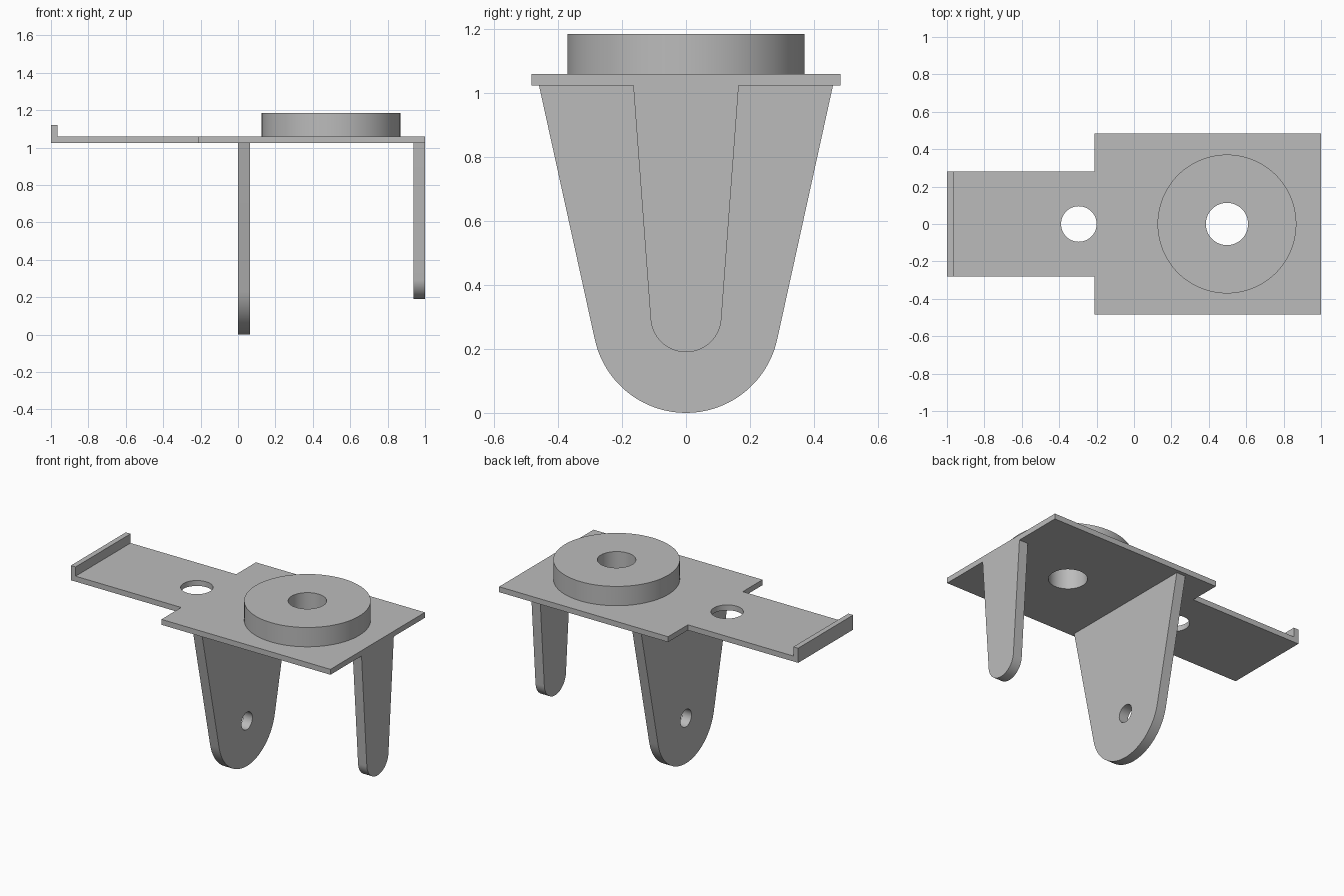
import bpy
import bmesh
from math import acos, atan2, cos, sin, hypot, pi
from mathutils import Matrix

default = bpy.data.objects.get("Cube")
if default:
    bpy.data.objects.remove(default, do_unlink=True)

grey = bpy.data.materials.new("plain grey")
grey.use_nodes = True
COLOUR = (0.5, 0.5, 0.5, 1)
grey.diffuse_color = COLOUR
grey.node_tree.nodes["Principled BSDF"].inputs["Base Color"].default_value = COLOUR

# Axis change that stands a flat profile up: (u, v, depth) -> (y, z, x)
UPRIGHT = Matrix(((0, 0, 1, 0), (1, 0, 0, 0), (0, 1, 0, 0), (0, 0, 0, 1)))


def circle(cx, cy, r, n=64):
    return [(cx + r * cos(2 * pi * i / n), cy + r * sin(2 * pi * i / n)) for i in range(n)]


def slab(name, loops, low, high, frame=Matrix()):
    """Extrude an outline (first loop) with holes (other loops) from low to high."""
    curve = bpy.data.curves.new(name + "_profile", "CURVE")
    curve.dimensions = "2D"
    curve.fill_mode = "BOTH"
    curve.extrude = (high - low) / 2
    for loop in loops:
        spline = curve.splines.new("POLY")
        spline.points.add(len(loop) - 1)
        for point, (u, v) in zip(spline.points, loop):
            point.co = (u, v, 0, 1)
        spline.use_cyclic_u = True
    helper = bpy.data.objects.new(name + "_profile", curve)
    bpy.context.scene.collection.objects.link(helper)
    bpy.context.view_layer.update()
    graph = bpy.context.evaluated_depsgraph_get()
    mesh = bpy.data.meshes.new_from_object(helper.evaluated_get(graph))
    bpy.data.objects.remove(helper, do_unlink=True)

    bm = bmesh.new()
    bm.from_mesh(mesh)
    bmesh.ops.remove_doubles(bm, verts=bm.verts, dist=0.0001)
    bm.transform(frame @ Matrix.Translation((0, 0, (low + high) / 2)))
    bmesh.ops.recalc_face_normals(bm, faces=bm.faces)
    bm.to_mesh(mesh)
    bm.free()
    mesh.name = name
    mesh.materials.clear()
    mesh.materials.append(grey)
    obj = bpy.data.objects.new(name, mesh)
    bpy.context.scene.collection.objects.link(obj)
    bpy.ops.object.select_all(action="DESELECT")
    obj.select_set(True)
    bpy.context.view_layer.objects.active = obj
    bpy.ops.object.shade_smooth_by_angle(angle=0.6)
    return obj


def leg_outline(half_top, top, bottom, r, n=40):
    """Tapered leg whose straight sides run tangent into a round foot."""
    rise = top - bottom - r
    start = atan2(rise, half_top) - acos(r / hypot(half_top, rise))
    sweep = -pi - 2 * start
    arc = [start + sweep * i / n for i in range(n + 1)]
    foot = [(r * cos(a), bottom + r + r * sin(a)) for a in arc]
    return [(half_top, top)] + foot + [(-half_top, top)]


UNDER, DECK = 1.025, 1.06
STEP, WIDE, NARROW = -0.21, 0.483, 0.281
bore = circle(0.497, 0, 0.113)

# Deck plate with its narrow tongue and two holes
half = [(1, WIDE), (STEP, WIDE), (STEP, NARROW), (-1, NARROW)]
outline = half + [(x, -y) for x, y in reversed(half)]
slab("deck_plate", [outline, bore, circle(-0.295, 0, 0.095)], UNDER, DECK)

# Raised lip at the end of the tongue
lip = [(-1, -NARROW), (-0.966, -NARROW), (-0.966, NARROW), (-1, NARROW)]
slab("end_lip", [lip], DECK, 1.12)

# Round collar on the deck
slab("collar", [circle(0.497, 0, 0.371, 96), bore], DECK, 1.185)

# Two hanging legs; the wide one has a pivot hole
slab("wide_leg", [leg_outline(0.46, UNDER, 0, 0.292), circle(0, 0.292, 0.056, 40)],
     0, 0.064, UPRIGHT)
slab("narrow_leg", [leg_outline(0.165, UNDER, 0.19, 0.111)], 0.937, 1, UPRIGHT)
